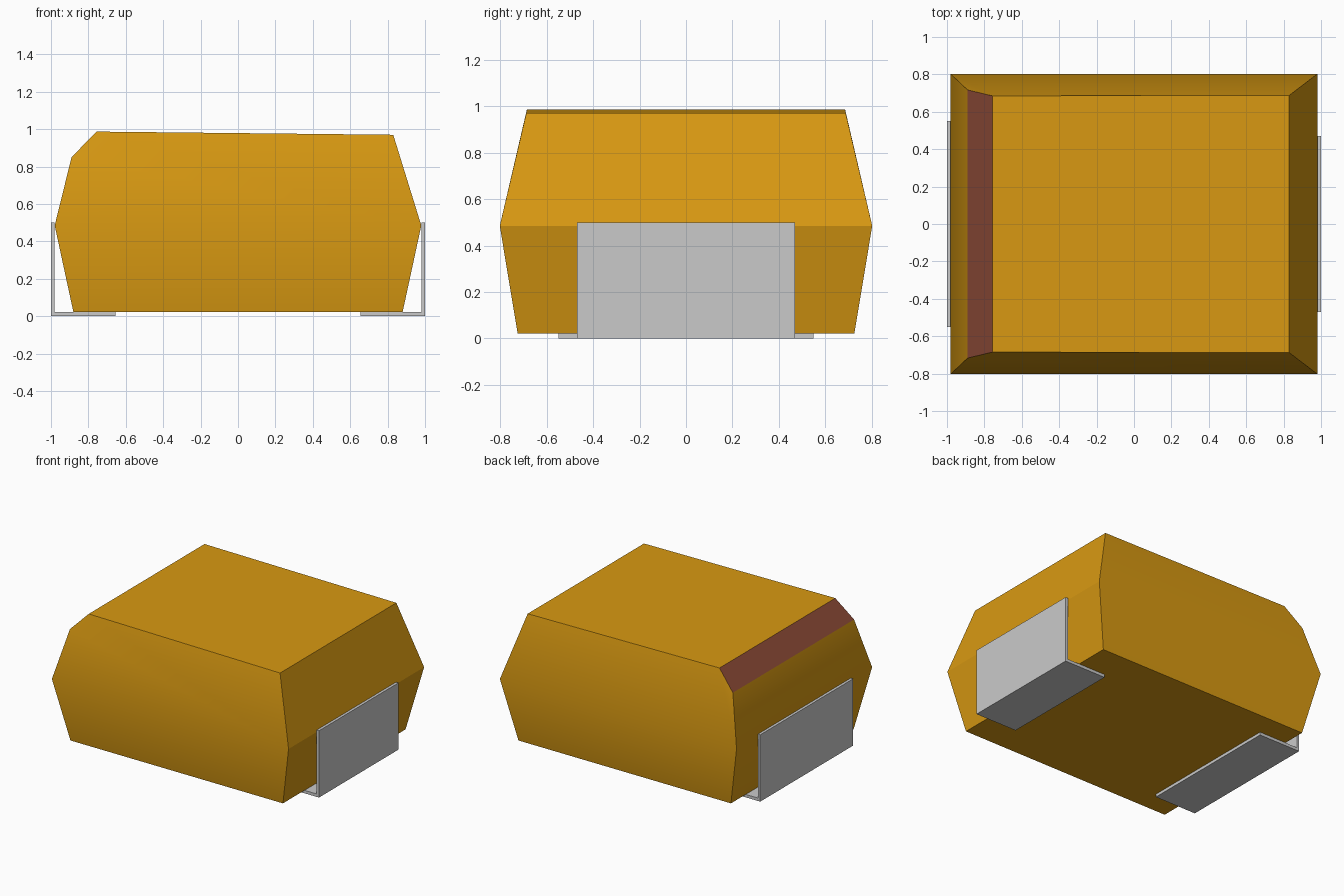
import bpy
import bmesh
import math

cube = bpy.data.objects.get("Cube")
if cube:
    bpy.data.objects.remove(cube, do_unlink=True)


def make_material(name, rgb):
    mat = bpy.data.materials.new(name)
    mat.use_nodes = True
    mat.diffuse_color = (*rgb, 1)
    mat.node_tree.nodes["Principled BSDF"].inputs["Base Color"].default_value = (*rgb, 1)
    return mat


amber = make_material("amber resin", (0.69, 0.32, 0.006))
rust = make_material("rust polarity mark", (0.25, 0.065, 0.036))
tin = make_material("tinned metal", (0.59, 0.59, 0.59))


def make_object(name, bm, *materials):
    bmesh.ops.recalc_face_normals(bm, faces=bm.faces)
    mesh = bpy.data.meshes.new(name)
    bm.to_mesh(mesh)
    bm.free()
    for mat in materials:
        mesh.materials.append(mat)
    obj = bpy.data.objects.new(name, mesh)
    bpy.context.collection.objects.link(obj)
    return obj


# Moulded body: stacked rectangular sections (x min, z at x min, x max, z at x max, half depth)
sections = [
    (-0.88, 0.022, 0.88, 0.022, 0.725),
    (-0.98, 0.485, 0.98, 0.485, 0.802),
]
bm = bmesh.new()
rings = []
for x0, z0, x1, z1, d in sections:
    corners = [(x0, -d, z0), (x1, -d, z1), (x1, d, z1), (x0, d, z0)]
    rings.append([bm.verts.new(c) for c in corners])
low, mid = rings
top = [bm.verts.new(c) for c in [(-0.757, -0.685, 0.987), (0.83, -0.688, 0.97),
                                 (0.83, 0.688, 0.97), (-0.757, 0.685, 0.987)]]
bevel = [bm.verts.new((-0.89, y, 0.85)) for y in (-0.717, 0.717)]

bm.faces.new(low[::-1])
for i in range(4):
    j = (i + 1) % 4
    bm.faces.new((low[i], low[j], mid[j], mid[i]))
bm.faces.new((mid[0], mid[1], top[1], top[0], bevel[0]))
bm.faces.new((mid[1], mid[2], top[2], top[1]))
bm.faces.new((mid[2], mid[3], bevel[1], top[3], top[2]))
bm.faces.new((mid[3], mid[0], bevel[0], bevel[1]))
bm.faces.new(top)

# Polarity mark covers the whole chamfer
mark = bm.faces.new((bevel[0], top[0], top[3], bevel[1]))
mark.material_index = 1
body = make_object("body", bm, amber, rust)

bpy.ops.object.select_all(action="DESELECT")
body.select_set(True)
bpy.context.view_layer.objects.active = body
bpy.ops.object.shade_smooth_by_angle(angle=math.radians(27))


# L-shaped terminals: one bent strip at each end, wider on the marked end
def make_terminal(name, side, half_width):
    profile = [(0.655, 0), (1, 0), (1, 0.5), (0.98, 0.5), (0.98, 0.022), (0.655, 0.022)]
    bm = bmesh.new()
    face = bm.faces.new([bm.verts.new((side * x, -half_width, z)) for x, z in profile])
    result = bmesh.ops.extrude_face_region(bm, geom=[face])
    moved = [v for v in result["geom"] if isinstance(v, bmesh.types.BMVert)]
    bmesh.ops.translate(bm, verts=moved, vec=(0, 2 * half_width, 0))
    return make_object(name, bm, tin)


make_terminal("left_terminal", 1, 0.47)
make_terminal("right_terminal", -1, 0.55)
